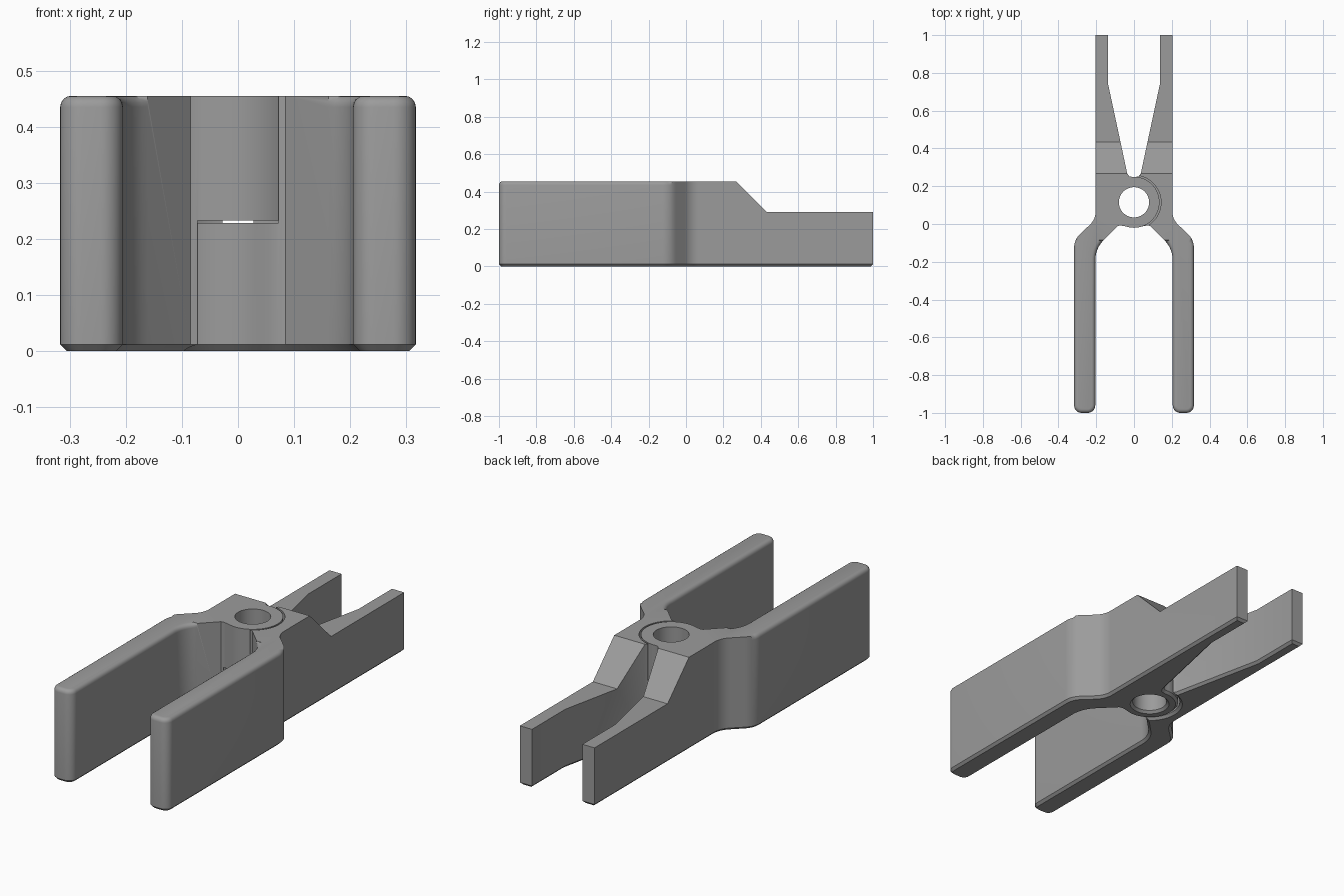
import bpy, bmesh, math
from mathutils import Vector

if "Cube" in bpy.data.objects:
    bpy.data.objects.remove(bpy.data.objects["Cube"])

HEIGHT, HUB_Y, HUB_R, CLEAR_R, HOLE_R, CHAMFER = 0.455, 0.115, 0.135, 0.143, 0.08, 0.012

steel = bpy.data.materials.new("grey")
steel.diffuse_color = (0.33, 0.33, 0.33, 1)
steel.use_nodes = True
steel.node_tree.nodes["Principled BSDF"].inputs["Base Color"].default_value = steel.diffuse_color


def rounded(corners, steps=8):
    """Outline with a tangent arc of the given radius at each (x, y, r) corner."""
    pts = []
    for i, (x, y, r) in enumerate(corners):
        p = Vector((x, y))
        if r == 0:
            pts.append(p)
            continue
        a = (Vector(corners[i - 1][:2]) - p).normalized()
        b = (Vector(corners[(i + 1) % len(corners)][:2]) - p).normalized()
        half = a.angle(b) / 2
        t = r / math.tan(half)
        centre = p + (a + b).normalized() * (r / math.sin(half))
        va, vb = p + a * t - centre, p + b * t - centre
        sweep = va.angle_signed(vb)
        for k in range(steps + 1):
            f = -sweep * k / steps
            pts.append(centre + Vector((va.x * math.cos(f) - va.y * math.sin(f),
                                        va.x * math.sin(f) + va.y * math.cos(f))))
    return pts


def finish(bm, name):
    bmesh.ops.recalc_face_normals(bm, faces=bm.faces)
    me = bpy.data.meshes.new(name)
    bm.to_mesh(me)
    bm.free()
    ob = bpy.data.objects.new(name, me)
    bpy.context.collection.objects.link(ob)
    return ob


def extrude(bm, ring, offset):
    face = bm.faces.new([bm.verts.new(p) for p in ring])
    out = bmesh.ops.extrude_face_region(bm, geom=[face])["geom"]
    bmesh.ops.translate(bm, vec=offset, verts=[v for v in out if isinstance(v, bmesh.types.BMVert)])


def round_cutter(name, profile, n=72):
    """Solid of revolution about the pivot, from (radius, z) rings."""
    bm = bmesh.new()
    rings = [[bm.verts.new((r * math.cos(math.tau * k / n), HUB_Y + r * math.sin(math.tau * k / n), z))
              for k in range(n)] for r, z in profile]
    for lo, hi in zip(rings, rings[1:]):
        for k in range(n):
            bm.faces.new((lo[k], lo[(k + 1) % n], hi[(k + 1) % n], hi[k]))
    bm.faces.new(rings[0])
    bm.faces.new(rings[-1])
    return finish(bm, name)


def flared(r, top):
    """Cylinder profile whose lower rim leaves a chamfer on the underside."""
    return [(r + 2 * CHAMFER, -CHAMFER), (r, CHAMFER), (r, top)]


def plier_half(name, side, cutters):
    # handle, pivot disc and jaw in one outline
    corners = [(0.203, 1, 0), (0.203, 0.025, 0.1), (0.317, -0.083, 0.1), (0.317, -1, 0.04),
               (0.205, -1, 0.04), (0.205, -0.13, 0.15),
               (0.085, -0.01, 0), (0.07, -0.008, 0), (0.055, -0.0105, 0)]
    for k in range(37):
        a = math.radians(287 - (287 - 85) * k / 36)
        corners.append((HUB_R * math.cos(a), HUB_Y + HUB_R * math.sin(a), 0))
    corners += [(0.026, 0.253, 0), (0.036, 0.268, 0), (0.137, 0.74, 0), (0.137, 1, 0)]
    bm = bmesh.new()
    extrude(bm, [(side * p.x, p.y, 0) for p in rounded(corners)], (0, 0, HEIGHT))

    # chamfer the underside, round the upper rim of the handle
    low = [e for e in bm.edges if all(v.co.z < 1e-4 for v in e.verts)]
    bmesh.ops.bevel(bm, geom=low, offset=CHAMFER, segments=1, affect='EDGES', clamp_overlap=False)
    rim = [e for e in bm.edges if all(v.co.z > HEIGHT - 1e-4 and v.co.y < -0.075 for v in e.verts)]
    bmesh.ops.bevel(bm, geom=rim, offset=0.02, segments=4, profile=0.5, affect='EDGES', clamp_overlap=False)
    ob = finish(bm, name)
    ob.data.materials.append(steel)

    bpy.context.view_layer.objects.active = ob
    for c in cutters:
        mod = ob.modifiers.new("cut", 'BOOLEAN')
        mod.operation, mod.solver, mod.object = 'DIFFERENCE', 'EXACT', c
        bpy.ops.object.modifier_apply(modifier=mod.name)
    bpy.ops.object.select_all(action='DESELECT')
    ob.select_set(True)
    bpy.ops.object.shade_smooth_by_angle(angle=math.radians(30))


# cutters: pivot hole, stepped-down jaw, and clearance for the opposite disc
hole = round_cutter("hole_cutter", flared(HOLE_R, 0.6))
upper = round_cutter("upper_clearance_cutter", [(CLEAR_R, 0.228), (CLEAR_R, 0.6)])
lower = round_cutter("lower_clearance_cutter", flared(CLEAR_R, 0.233))
bm = bmesh.new()
extrude(bm, [(-0.5, y, z) for y, z in ((0.122, 0.6), (0.267, HEIGHT), (0.433, 0.29), (1.1, 0.29), (1.1, 0.6))],
        (1, 0, 0))
jaw = finish(bm, "jaw_cutter")

plier_half("right_plier_half", 1, [jaw, hole, upper])
plier_half("left_plier_half", -1, [jaw, hole, lower])

for c in (hole, upper, lower, jaw):
    bpy.data.objects.remove(c)
